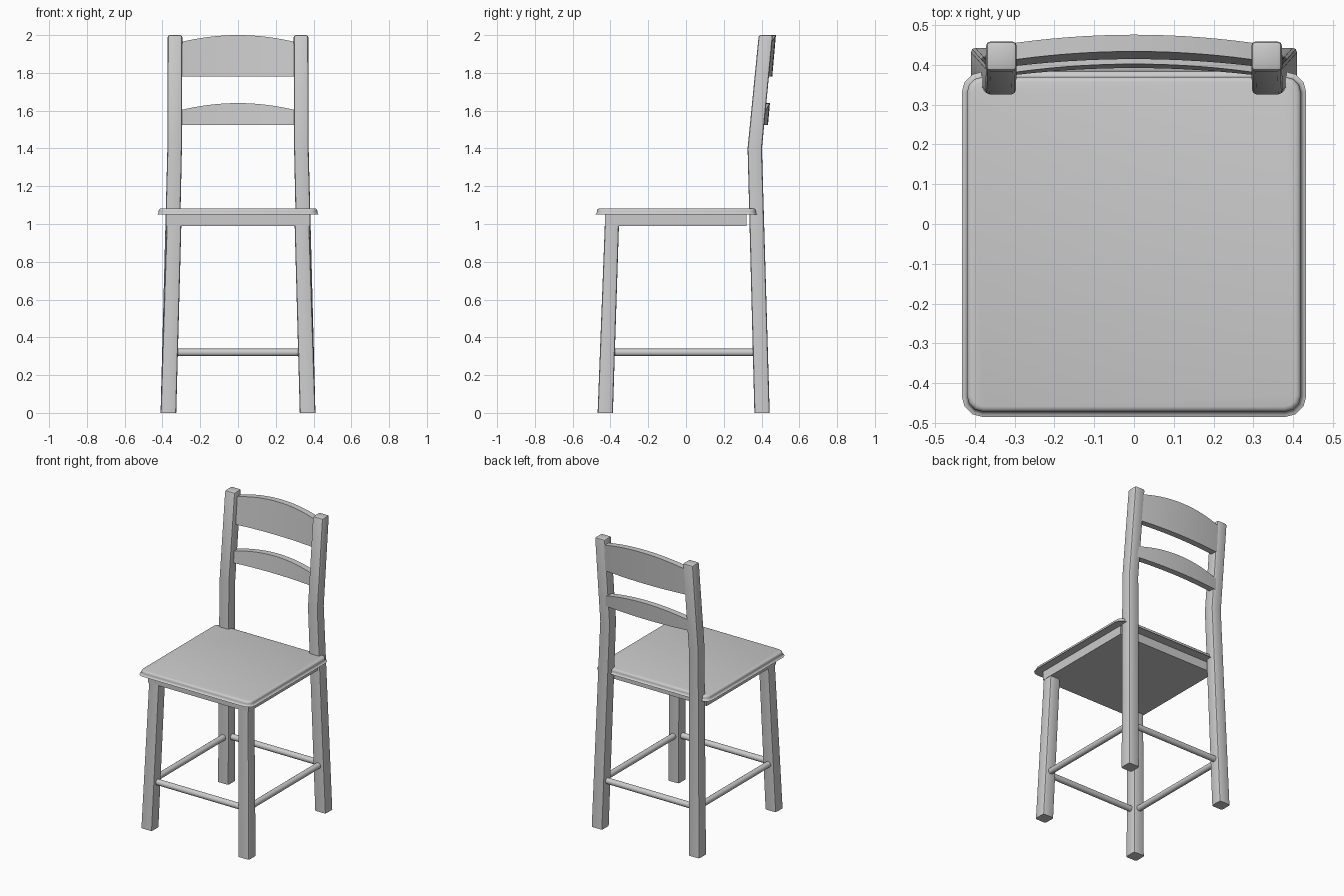
import bpy, bmesh
from mathutils import Vector

if "Cube" in bpy.data.objects:
    bpy.data.objects.remove(bpy.data.objects["Cube"])


def finish(name, bm, angle=0.6):
    bmesh.ops.recalc_face_normals(bm, faces=bm.faces)
    me = bpy.data.meshes.new(name)
    bm.to_mesh(me)
    bm.free()
    ob = bpy.data.objects.new(name, me)
    bpy.context.collection.objects.link(ob)
    bpy.ops.object.select_all(action='DESELECT')
    ob.select_set(True)
    bpy.context.view_layer.objects.active = ob
    bpy.ops.object.shade_smooth_by_angle(angle=angle)
    return ob


def loft(rings):
    """Skin a list of equal-length point rings and cap both ends."""
    bm = bmesh.new()
    vs = [[bm.verts.new(p) for p in r] for r in rings]
    n = len(rings[0])
    for a, b in zip(vs, vs[1:]):
        for i in range(n):
            j = (i + 1) % n
            bm.faces.new((a[i], a[j], b[j], b[i]))
    bm.faces.new(vs[0])
    bm.faces.new(vs[-1])
    return bm


def box(x0, x1, y0, y1, z0, z1):
    return loft([[(x0, y0, z), (x1, y0, z), (x1, y1, z), (x0, y1, z)] for z in (z0, z1)])


def leg(name, side, sections, round_top):
    # sections: (inner x, outer x, front y, back y, z)
    rings = [[(side * xa, ya, z), (side * xb, ya, z), (side * xb, yb, z), (side * xa, yb, z)]
             for xa, xb, ya, yb, z in sections]
    bm = loft(rings)
    top = sections[-1][4]
    edges = []
    for e in bm.edges:
        za, zb = (v.co.z for v in e.verts)
        if abs(za - zb) > 0.1 or (round_top and min(za, zb) > top - 0.01):
            edges.append(e)
    bmesh.ops.bevel(bm, geom=edges, offset=0.011, segments=2, profile=0.5, affect='EDGES')
    finish(name, bm)


def slat(name, z_bottom, z_end, z_mid):
    # bowed backwards, leaning with the posts, arched along the top
    rings = []
    n, half = 16, 0.335
    for i in range(n + 1):
        x = -half + 2 * half * i / n
        t = (x / 0.295) ** 2
        z_top = z_mid - (z_mid - z_end) * t

        def back(z):
            return 0.476 - 0.088 * (2 - z) - 0.017 * t
        yb, yt = back(z_bottom), back(z_top)
        rings.append([(x, yb - 0.042, z_bottom), (x, yb, z_bottom),
                      (x, yt, z_top), (x, yt - 0.042, z_top)])
    finish(name, loft(rings))


def rod(name, a, b, radius=0.02):
    a, b = Vector(a), Vector(b)
    bm = bmesh.new()
    bmesh.ops.create_cone(bm, cap_ends=True, segments=16, radius1=radius,
                          radius2=radius, depth=(b - a).length)
    bm.transform((b - a).to_track_quat('Z', 'Y').to_matrix().to_4x4())
    bmesh.ops.translate(bm, vec=(a + b) / 2, verts=bm.verts)
    finish(name, bm)


# Seat: rounded corners, then softened rims
bm = box(-0.42, 0.42, -0.472, 0.37, 1.05, 1.082)
corners = [e for e in bm.edges if abs(e.verts[0].co.z - e.verts[1].co.z) > 0.01]
bmesh.ops.bevel(bm, geom=corners, offset=0.04, segments=3, profile=0.5, affect='EDGES')
rims = [e for e in bm.edges if abs(e.verts[0].co.z - e.verts[1].co.z) < 0.001]
bmesh.ops.bevel(bm, geom=rims, offset=0.013, segments=3, profile=0.5, affect='EDGES')
finish("seat", bm)

# Apron block under the seat
finish("apron", box(-0.38, 0.38, -0.43, 0.32, 0.99, 1.055))

# Legs and back posts
for side, tag in ((-1, "left"), (1, "right")):
    leg("front_leg_" + tag, side,
        [(0.327, 0.41, -0.468, -0.387, 0), (0.30, 0.378, -0.43, -0.355, 0.992)], False)
    leg("back_leg_" + tag, side,
        [(0.327, 0.41, 0.362, 0.443, 0),
         (0.297, 0.374, 0.326, 0.402, 1.4),
         (0.295, 0.372, 0.385, 0.46, 2.0)], True)
    rod("side_stretcher_" + tag, (side * 0.36, -0.416, 0.32), (side * 0.36, 0.394, 0.32))

# Front and back stretchers
rod("front_stretcher", (-0.36, -0.416, 0.32), (0.36, -0.416, 0.32))
rod("back_stretcher", (-0.36, 0.394, 0.32), (0.36, 0.394, 0.32))

# Backrest slats
slat("top_slat", 1.78, 1.965, 2.0)
slat("lower_slat", 1.525, 1.605, 1.64)
